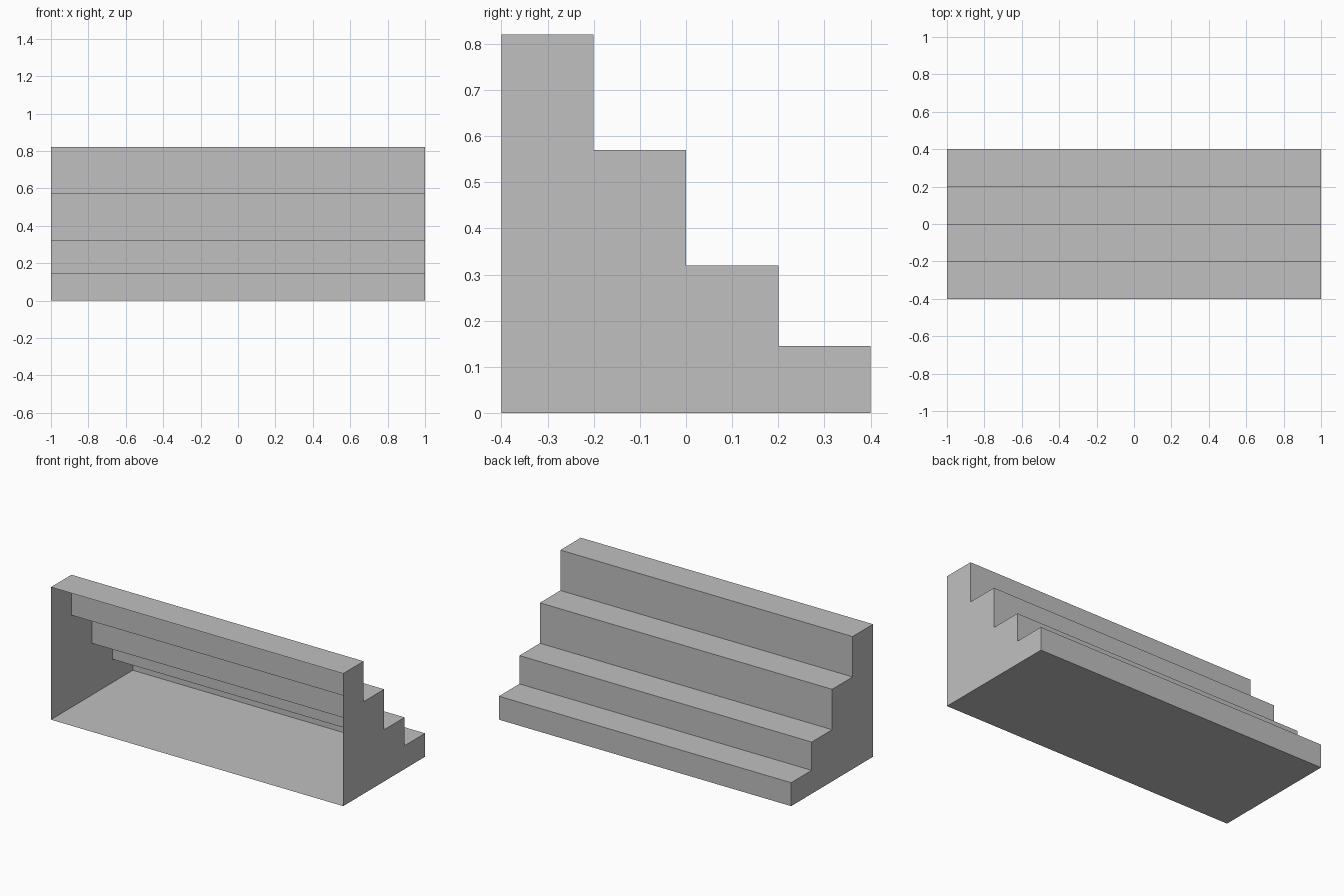
import bpy, bmesh

if "Cube" in bpy.data.objects:
    bpy.data.objects.remove(bpy.data.objects["Cube"])

WIDTH, DEPTH = 2.0, 0.8
TREAD = DEPTH / 4
HEIGHTS = [0.82, 0.57, 0.32, 0.145]   # tallest step at the front

grey = bpy.data.materials.new("plain grey")
grey.diffuse_color = (0.53, 0.53, 0.53, 1)
grey.use_nodes = True
grey.node_tree.nodes["Principled BSDF"].inputs["Base Color"].default_value = grey.diffuse_color

# Stepped side profile in (y, z), from the front bottom corner over the steps
profile = [(-DEPTH / 2, 0)]
for i, h in enumerate(HEIGHTS):
    y = -DEPTH / 2 + i * TREAD
    profile += [(y, h), (y + TREAD, h)]
profile.append((DEPTH / 2, 0))

# Side walls, treads, risers and floor; a thin shell left open at the front
bm = bmesh.new()
left = [bm.verts.new((-WIDTH / 2, y, z)) for y, z in profile]
right = [bm.verts.new((WIDTH / 2, y, z)) for y, z in profile]
bm.faces.new(left)
bm.faces.new(right[::-1])
n = len(profile)
for i in range(1, n):                  # strip 0 would close the open front
    j = (i + 1) % n
    bm.faces.new((left[j], left[i], right[i], right[j]))
bmesh.ops.recalc_face_normals(bm, faces=bm.faces)
top = max(bm.faces, key=lambda f: f.calc_center_median().z)
if top.normal.z < 0:
    bmesh.ops.reverse_faces(bm, faces=bm.faces)

mesh = bpy.data.meshes.new("stair_shell")
bm.to_mesh(mesh)
bm.free()
mesh.materials.append(grey)
stairs = bpy.data.objects.new("stair_shell", mesh)
bpy.context.collection.objects.link(stairs)
